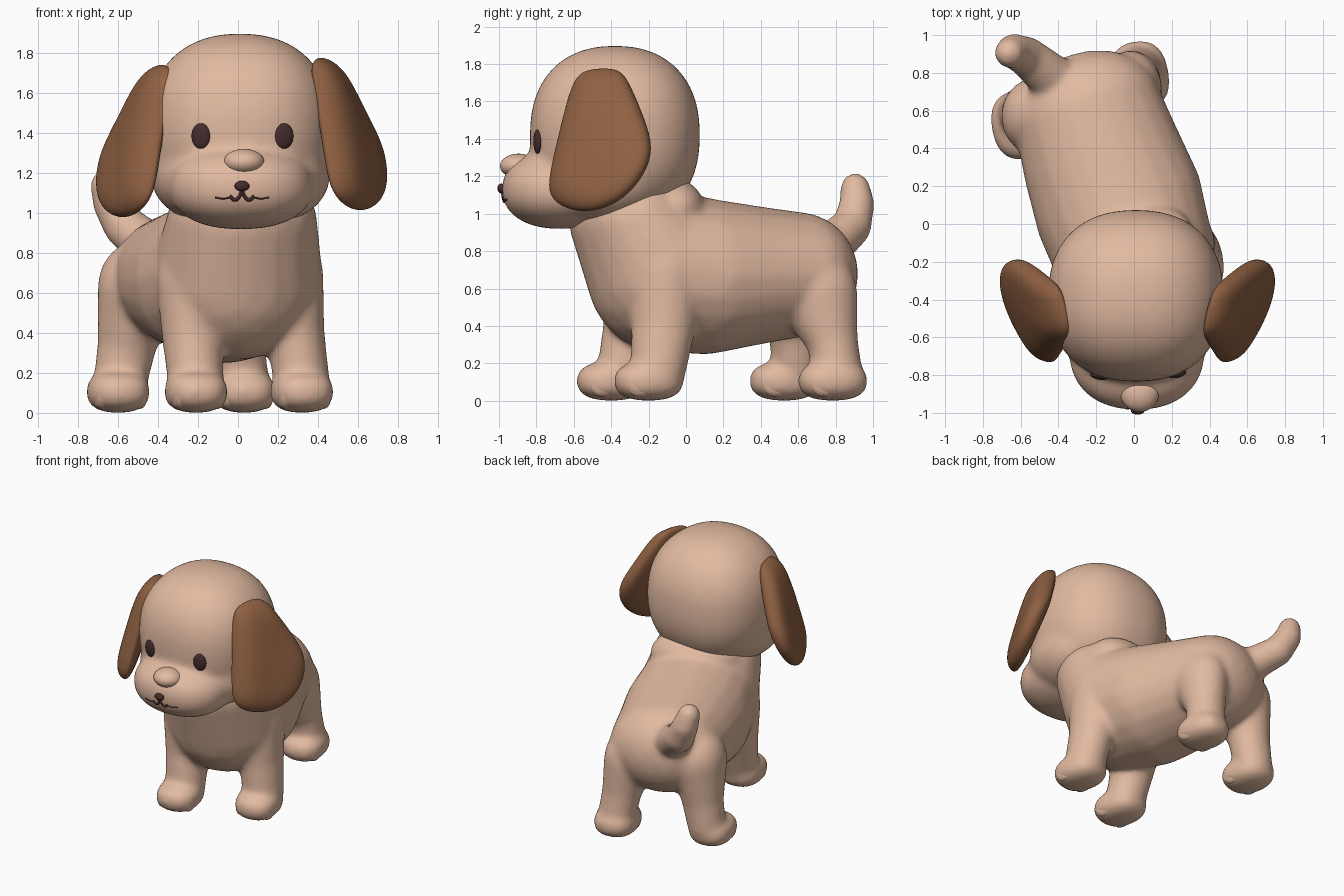
import bpy, bmesh, math
from mathutils import Vector, Matrix
from mathutils.bvhtree import BVHTree

cube = bpy.data.objects.get("Cube")
if cube:
    bpy.data.objects.remove(cube, do_unlink=True)

TURN = math.radians(21)  # the trunk is swung round behind the head


def material(name, rgb):
    m = bpy.data.materials.new(name)
    m.use_nodes = True
    m.diffuse_color = (*rgb, 1)
    bsdf = m.node_tree.nodes["Principled BSDF"]
    bsdf.inputs["Base Color"].default_value = (*rgb, 1)
    bsdf.inputs["Roughness"].default_value = 0.7
    return m


TAN = material("tan fur", (0.76, 0.49, 0.355))
BROWN = material("brown ear", (0.28, 0.12, 0.055))
DARK = material("dark brown", (0.06, 0.025, 0.025))


def finish(name, bm, mat):
    bmesh.ops.recalc_face_normals(bm, faces=bm.faces)
    me = bpy.data.meshes.new(name)
    bm.to_mesh(me)
    bm.free()
    me.materials.append(mat)
    me.shade_smooth()
    ob = bpy.data.objects.new(name, me)
    bpy.context.collection.objects.link(ob)
    return ob


def blob(bm, centre, radii, rot=None, power=2.0, detail=4):
    """Rounded ellipsoid; a higher power makes it boxier."""
    rot = rot or Matrix.Identity(4)
    verts = bmesh.ops.create_icosphere(bm, subdivisions=detail, radius=1)["verts"]
    for v in verts:
        norm = sum(abs(c) ** power for c in v.co) ** (1 / power)
        v.co = v.co / norm
    place = Matrix.Translation(centre) @ rot @ Matrix.Diagonal((*radii, 1))
    bmesh.ops.transform(bm, matrix=place, verts=verts)


def chain(bm, nodes, rot=None, steps=7):
    """Row of overlapping ellipsoids blended between the nodes."""
    for (c0, r0), (c1, r1) in zip(nodes, nodes[1:]):
        for i in range(steps + 1):
            t = i / steps
            blob(bm, Vector(c0).lerp(Vector(c1), t),
                 Vector(r0).lerp(Vector(r1), t), rot, detail=3)


def fuse(name, bm, passes):
    """Melt overlapping blobs into one soft skin."""
    ob = finish(name, bm, TAN)
    remesh = ob.modifiers.new("fuse", 'REMESH')
    remesh.mode = 'VOXEL'
    remesh.voxel_size = 0.015
    remesh.use_smooth_shade = True
    soften = ob.modifiers.new("soften", 'SMOOTH')
    soften.factor = 0.5
    soften.iterations = passes
    deps = bpy.context.evaluated_depsgraph_get()
    skin = bpy.data.meshes.new_from_object(ob.evaluated_get(deps))
    ob.modifiers.clear()
    ob.data = skin
    skin.materials.clear()
    skin.materials.append(TAN)
    skin.shade_smooth()
    return ob


swing = Matrix.Rotation(TURN, 4, 'Z')
trunk = bmesh.new()

# Trunk: neck, chest, belly, waist, rump, then the nape
chain(trunk, [
    ((0.02, -0.29, 0.96), (0.385, 0.33, 0.29)),
    ((0.00, -0.15, 0.70), (0.43, 0.38, 0.435)),
    ((-0.08, 0.10, 0.665), (0.455, 0.36, 0.42)),
    ((-0.17, 0.35, 0.67), (0.43, 0.34, 0.375)),
    ((-0.25, 0.60, 0.675), (0.40, 0.31, 0.335)),
], swing, 10)
blob(trunk, (0.0, -0.13, 1.03), (0.33, 0.21, 0.18), swing)

# Legs: upper, middle and ankle nodes, then the paw centre
legs = [
    ([((0.24, -0.11, 0.68), (0.19, 0.21, 0.22)),
      ((0.285, -0.12, 0.40), (0.15, 0.175, 0.15)),
      ((0.32, -0.15, 0.15), (0.142, 0.15, 0.12))], (0.32, -0.20)),
    ([((-0.22, -0.27, 0.66), (0.19, 0.18, 0.22)),
      ((-0.23, -0.28, 0.40), (0.155, 0.165, 0.15)),
      ((-0.21, -0.34, 0.15), (0.142, 0.14, 0.12))], (-0.21, -0.40)),
    ([((-0.02, 0.71, 0.56), (0.17, 0.21, 0.24)),
      ((0.00, 0.78, 0.33), (0.14, 0.14, 0.14)),
      ((0.02, 0.81, 0.15), (0.137, 0.135, 0.12))], (0.03, 0.785)),
    ([((-0.51, 0.57, 0.62), (0.195, 0.21, 0.24)),
      ((-0.555, 0.59, 0.34), (0.15, 0.145, 0.14)),
      ((-0.59, 0.59, 0.15), (0.137, 0.135, 0.12))], (-0.60, 0.525)),
]
paw_turn = Matrix.Rotation(TURN / 2, 4, 'Z')
toes = bmesh.new()
for nodes, (px, py) in legs:
    chain(trunk, nodes)
    blob(trunk, (px, py, 0.105), (0.155, 0.185, 0.105), paw_turn, 2.5)
    for k in (-1.5, -0.5, 0.5, 1.5):  # four toes
        off = paw_turn @ Vector((0.064 * k, -0.094 + 0.016 * k * k, 0))
        blob(toes, (px + off.x, py + off.y, 0.098), (0.042, 0.085, 0.083), paw_turn, 2.2)
fuse("toes", toes, 5)

# Tail
chain(trunk, [
    ((-0.42, 0.76, 0.82), (0.13, 0.13, 0.12)),
    ((-0.565, 0.885, 0.93), (0.108, 0.108, 0.108)),
    ((-0.635, 0.915, 1.05), (0.095, 0.095, 0.095)),
    ((-0.66, 0.905, 1.14), (0.081, 0.081, 0.081)),
], steps=9)
fuse("body", trunk, 30)

# Head with cheeks and muzzle
skull = bmesh.new()
blob(skull, (0.01, -0.38, 1.42), (0.465, 0.455, 0.478), power=2.3)
for s in (1, -1):
    blob(skull, (0.012 + s * 0.17, -0.44, 1.19), (0.28, 0.35, 0.235))
blob(skull, (0.015, -0.67, 1.13), (0.36, 0.315, 0.212), power=2.25)
head = fuse("head", skull, 40)

# Broad snout tip
bm = bmesh.new()
blob(bm, (0.03, -0.895, 1.255), (0.102, 0.1, 0.066))
finish("snout_tip", bm, TAN)

probe = bmesh.new()
probe.from_mesh(head.data)
tree = BVHTree.FromBMesh(probe)
probe.free()


def on_face(x, z):
    """Point and normal on the front of the head."""
    hit, normal, _, _ = tree.ray_cast(Vector((x, -2, z)), Vector((0, 1, 0)))
    return hit, normal


# Eyes, turned a little more forward than the skin under them
for side, x in (("left", 0.23), ("right", -0.185)):
    hit, normal = on_face(x, 1.385)
    aim = normal.lerp(Vector((0, -1, 0)), 0.4)
    bm = bmesh.new()
    blob(bm, hit, (0.048, 0.064, 0.02), aim.to_track_quat('Z', 'Y').to_matrix().to_4x4())
    finish(side + "_eye", bm, DARK)

# Small dark nose button
hit, _ = on_face(0.02, 1.135)
bm = bmesh.new()
blob(bm, hit - Vector((0, 0.006, 0)), (0.037, 0.022, 0.026))
finish("nose_button", bm, DARK)


# Mouth lines laid on the muzzle
def face_line(name, points, width):
    cu = bpy.data.curves.new(name, 'CURVE')
    cu.dimensions = '3D'
    cu.bevel_depth = width
    cu.bevel_resolution = 2
    cu.use_fill_caps = True
    sp = cu.splines.new('BEZIER')
    sp.bezier_points.add(len(points) - 1)
    for bp, (x, z) in zip(sp.bezier_points, points):
        bp.co = on_face(x, z)[0]
        bp.handle_left_type = bp.handle_right_type = 'AUTO'
    cu.materials.append(DARK)
    bpy.context.collection.objects.link(bpy.data.objects.new(name, cu))


for side, s in (("left", 1), ("right", -1)):
    face_line(side + "_lip", [(0.02 + s * dx, z) for dx, z in
              ((0.0, 1.115), (0.012, 1.085), (0.035, 1.066), (0.06, 1.085))], 0.009)
    face_line(side + "_mouth_corner", [(0.02 + s * dx, z) for dx, z in
              ((0.05, 1.082), (0.09, 1.072), (0.135, 1.078))], 0.004)

# Floppy ears: outline in (y, z), twisted open downwards, bulged on both sides
outline = [(-0.61, 1.70), (-0.55, 1.765), (-0.45, 1.775), (-0.35, 1.77), (-0.30, 1.69),
           (-0.22, 1.50), (-0.175, 1.35), (-0.22, 1.21), (-0.33, 1.08), (-0.48, 1.01),
           (-0.63, 1.02), (-0.735, 1.09), (-0.73, 1.21), (-0.67, 1.46)]
mid = Vector((-0.45, 1.37))


def ear(name, s, drop):
    bm = bmesh.new()

    def vert(y, z, out):
        low = 1.75 - z
        x = 0.41 + (0.25 + 0.35 * low) * (y + 0.45) + 0.32 * low + out
        return bm.verts.new((0.018 + s * (x - 0.01), y, z - drop))

    levels = 8
    rings = []
    for i in range(1, levels):
        a = math.pi * (i / levels - 0.5)
        scale = 1.02 * math.cos(a) ** 0.45
        out = math.sin(a) * (0.115 if a > 0 else 0.06)
        rings.append([vert(*(mid + (Vector(p) - mid) * scale), out) for p in outline])
    n = len(outline)
    for r0, r1 in zip(rings, rings[1:]):
        for j in range(n):
            bm.faces.new((r0[j], r0[(j + 1) % n], r1[(j + 1) % n], r1[j]))
    for ring, out in ((rings[0], -0.06), (rings[-1], 0.115)):
        pole = vert(*mid, out)
        for j in range(n):
            bm.faces.new((ring[j], ring[(j + 1) % n], pole))
    ob = finish(name, bm, BROWN)
    sub = ob.modifiers.new("round", 'SUBSURF')
    sub.levels = sub.render_levels = 2


ear("left_ear", 1, 0.0)
ear("right_ear", -1, 0.035)
